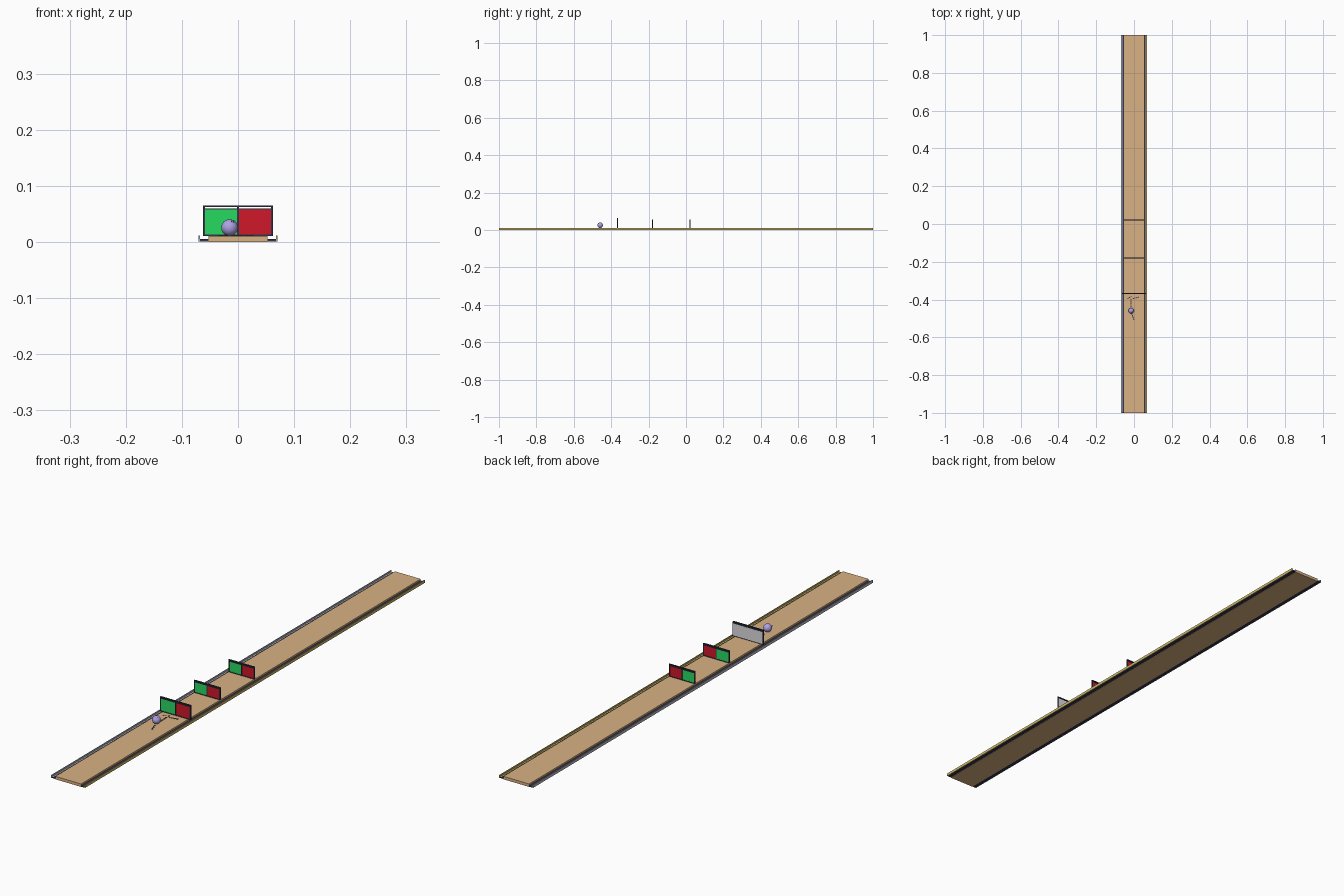
import bpy
import math
from mathutils import Vector

cube = bpy.data.objects.get("Cube")
if cube:
    bpy.data.objects.remove(cube, do_unlink=True)


def material(name, r, g, b):
    m = bpy.data.materials.new(name)
    m.use_nodes = True
    m.diffuse_color = (r, g, b, 1)
    m.node_tree.nodes["Principled BSDF"].inputs["Base Color"].default_value = (r, g, b, 1)
    return m


TAN = material("lane_wood", 0.70, 0.445, 0.23)
NAVY = material("dark_navy", 0.034, 0.036, 0.065)
GREEN = material("panel_green", 0.02, 0.70, 0.12)
RED = material("panel_red", 0.62, 0.009, 0.023)
GREY = material("panel_grey", 0.72, 0.72, 0.75)
LAVENDER = material("ball_lavender", 0.43, 0.36, 0.78)
OLIVE = material("edge_olive", 0.60, 0.47, 0.14)
SLATE = material("edge_slate", 0.50, 0.50, 0.58)


def box(name, mat, x, y, z, turn=0):
    """Box from (low, high) ranges, optionally turned about z."""
    ranges = (x, y, z)
    centre = [(lo + hi) / 2 for lo, hi in ranges]
    bpy.ops.mesh.primitive_cube_add(size=1, location=centre)
    ob = bpy.context.object
    ob.name = name
    ob.scale = [hi - lo for lo, hi in ranges]
    ob.rotation_euler.z = turn
    ob.data.materials.append(mat)
    return ob


# Lane and the gutters on both sides
END = (-1, 1)
TOP = 0.011
box("lane", TAN, (-0.053, 0.053), END, (0, TOP))
for side, name, edge in ((1, "left", OLIVE), (-1, "right", SLATE)):
    def span(a, b):
        return tuple(sorted((side * a, side * b)))
    box(name + "_gutter", NAVY, span(0.053, 0.0675), END, (0.001, 0.005))
    box(name + "_gutter_shelf", edge, span(0.062, 0.0675), END, (0.005, 0.0056))
    box(name + "_outer_lip", edge, span(0.0675, 0.07), END, (0.001, 0.0115))


def gate(name, y, half, height, grey_back):
    """Open frame holding a green and a red panel."""
    depth = (y - 0.0025, y + 0.0025)
    top = TOP + height
    for label, lo, hi in (("right", -half, -half + 0.0035),
                          ("middle", -0.0014, 0.0014),
                          ("left", half - 0.0035, half)):
        box(name + "_" + label + "_post", NAVY, (lo, hi), depth, (TOP, top))
    for label, lo, hi in (("bottom", TOP, TOP + 0.0025),
                          ("panel", top - 0.007, top - 0.005),
                          ("top", top - 0.0025, top)):
        box(name + "_" + label + "_rail", NAVY, (-half, half), depth, (lo, hi))
    rise = (TOP + 0.0025, top - 0.007)
    front = (y - 0.0015, y + 0.0015)
    box(name + "_green_panel", GREEN, (-half + 0.003, -0.001), front, rise)
    box(name + "_red_panel", RED, (0.001, half - 0.003), front, rise)
    if grey_back:
        box(name + "_back_panel", GREY, (-half + 0.001, half - 0.001),
            (y + 0.0015, y + 0.003), rise)


gate("front_gate", -0.367, 0.0625, 0.054, True)
gate("middle_gate", -0.18, 0.0535, 0.046, False)
gate("rear_gate", 0.022, 0.0535, 0.046, False)

# Ball with finger holes
centre = Vector((-0.015, -0.459, 0.0255))
radius = 0.0148
bpy.ops.mesh.primitive_uv_sphere_add(segments=32, ring_count=16, radius=radius,
                                     location=centre)
ball = bpy.context.object
ball.name = "ball"
ball.data.materials.append(LAVENDER)
bpy.ops.object.shade_smooth_by_angle()
for i, aim in enumerate(((0.5, -0.55, 0.7), (0.25, -0.6, 0.78), (0.5, -0.25, 0.85))):
    aim = Vector(aim).normalized()
    bpy.ops.mesh.primitive_cylinder_add(
        vertices=12, radius=0.0014, depth=0.0008, location=centre + aim * radius,
        rotation=aim.to_track_quat('Z', 'Y').to_euler())
    hole = bpy.context.object
    hole.name = f"finger_hole_{i + 1}"
    hole.data.materials.append(NAVY)


# Marks painted on the lane
def dashes(name, start, end, count):
    a, b = Vector(start), Vector(end)
    step = (b - a) / count
    turn = math.atan2(step.y, step.x)
    reach = step.length * 0.36
    for i in range(count):
        p = a + step * (i + 0.5)
        box(f"{name}_{i + 1}", NAVY, (p.x - reach, p.x + reach),
            (p.y - 0.0027, p.y + 0.0027), (TOP, TOP + 0.0008), turn)


dashes("path_mark", (-0.015, -0.395), (-0.015, -0.44), 4)
dashes("approach_mark", (-0.012, -0.472), (0, -0.508), 4)
dashes("right_arrow_mark", (-0.035, -0.395), (-0.012, -0.383), 3)
dashes("left_arrow_mark", (0.028, -0.387), (-0.008, -0.395), 4)
